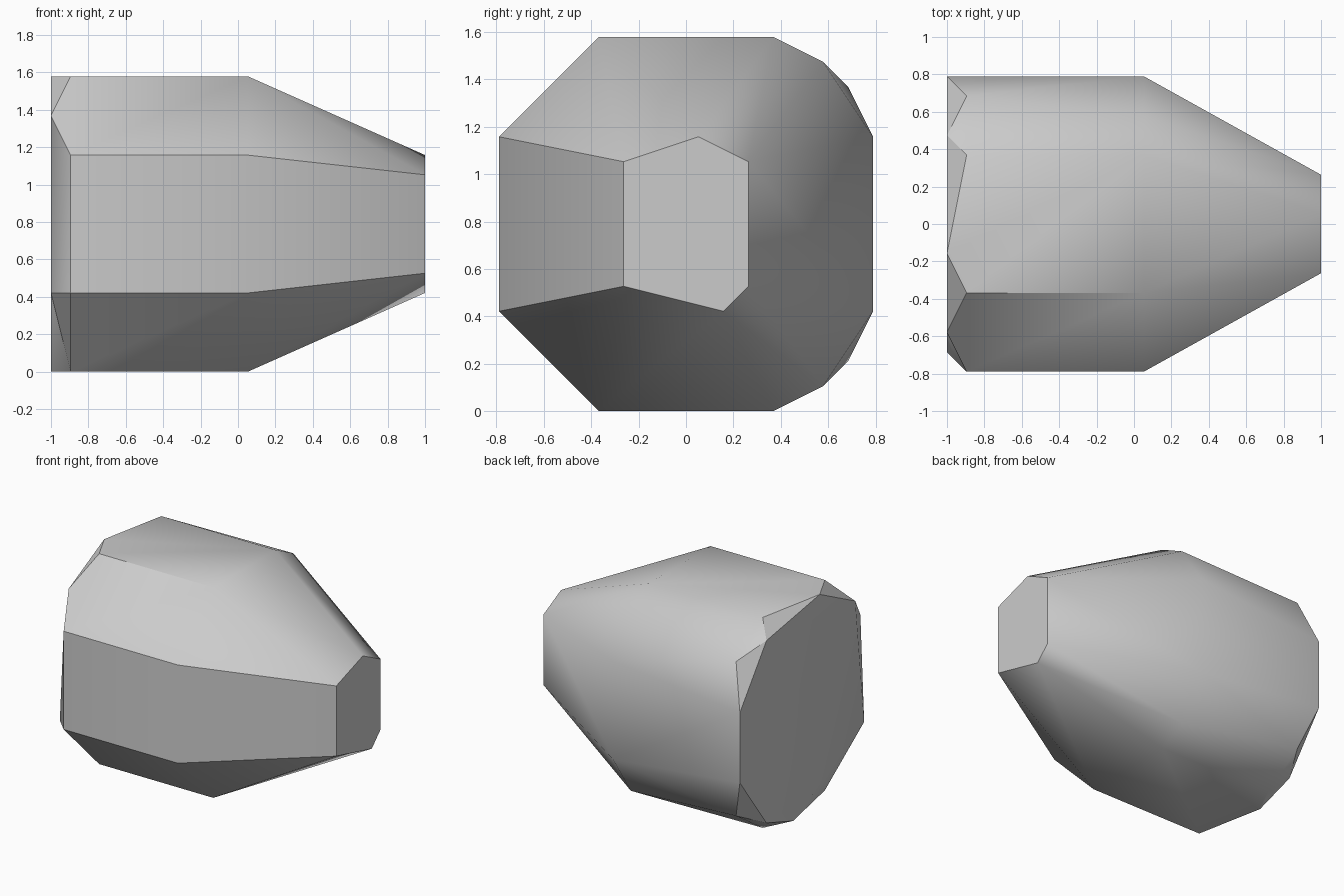
import bpy
import bmesh
import math

cube = bpy.data.objects.get("Cube")
if cube:
    bpy.data.objects.remove(cube, do_unlink=True)

UNIT = 2 / 19  # grid step the stone is cut on
HEIGHT = 15

stone_grey = bpy.data.materials.new("stone_grey")
stone_grey.use_nodes = True
grey = (0.6, 0.6, 0.6, 1)
stone_grey.diffuse_color = grey
stone_grey.node_tree.nodes["Principled BSDF"].inputs["Base Color"].default_value = grey


def section(x, outline, mirrored=()):
    """Corner points at x; mirrored ones repeat about the middle height."""
    points = list(outline)
    for y, z in mirrored:
        points += [(y, z), (y, HEIGHT - z)]
    return [(x * UNIT, y * UNIT, z * UNIT) for y, z in points]


# Cross-sections from the broad end to the narrow tip, in grid steps
corners = section(-9.5, [(-1.5, 15), (-5.5, 13), (-6.5, 4), (1.5, 0)],
                  [(7.5, 10), (4.5, 14)])
corners += section(-8.5, [], [(-7.5, 11), (-3.5, 15), (3.5, 15), (6.5, 13)])
corners += section(0.5, [], [(-7.5, 11), (-3.5, 15), (3.5, 15), (5.5, 14), (7.5, 11)])
corners += section(9.5, [(0.5, 11), (1.5, 4)], [(-2.5, 10), (2.5, 10)])

# Wrap the corners into one faceted stone
bm = bmesh.new()
for co in corners:
    bm.verts.new(co)
bmesh.ops.convex_hull(bm, input=bm.verts[:])
bmesh.ops.dissolve_limit(bm, angle_limit=math.radians(0.5),
                         verts=bm.verts[:], edges=bm.edges[:])
bmesh.ops.recalc_face_normals(bm, faces=bm.faces[:])
mesh = bpy.data.meshes.new("faceted_stone")
bm.to_mesh(mesh)
bm.free()
mesh.materials.append(stone_grey)

stone = bpy.data.objects.new("faceted_stone", mesh)
bpy.context.collection.objects.link(stone)
bpy.context.view_layer.objects.active = stone
stone.select_set(True)
bpy.ops.object.shade_smooth_by_angle(angle=math.radians(30))
